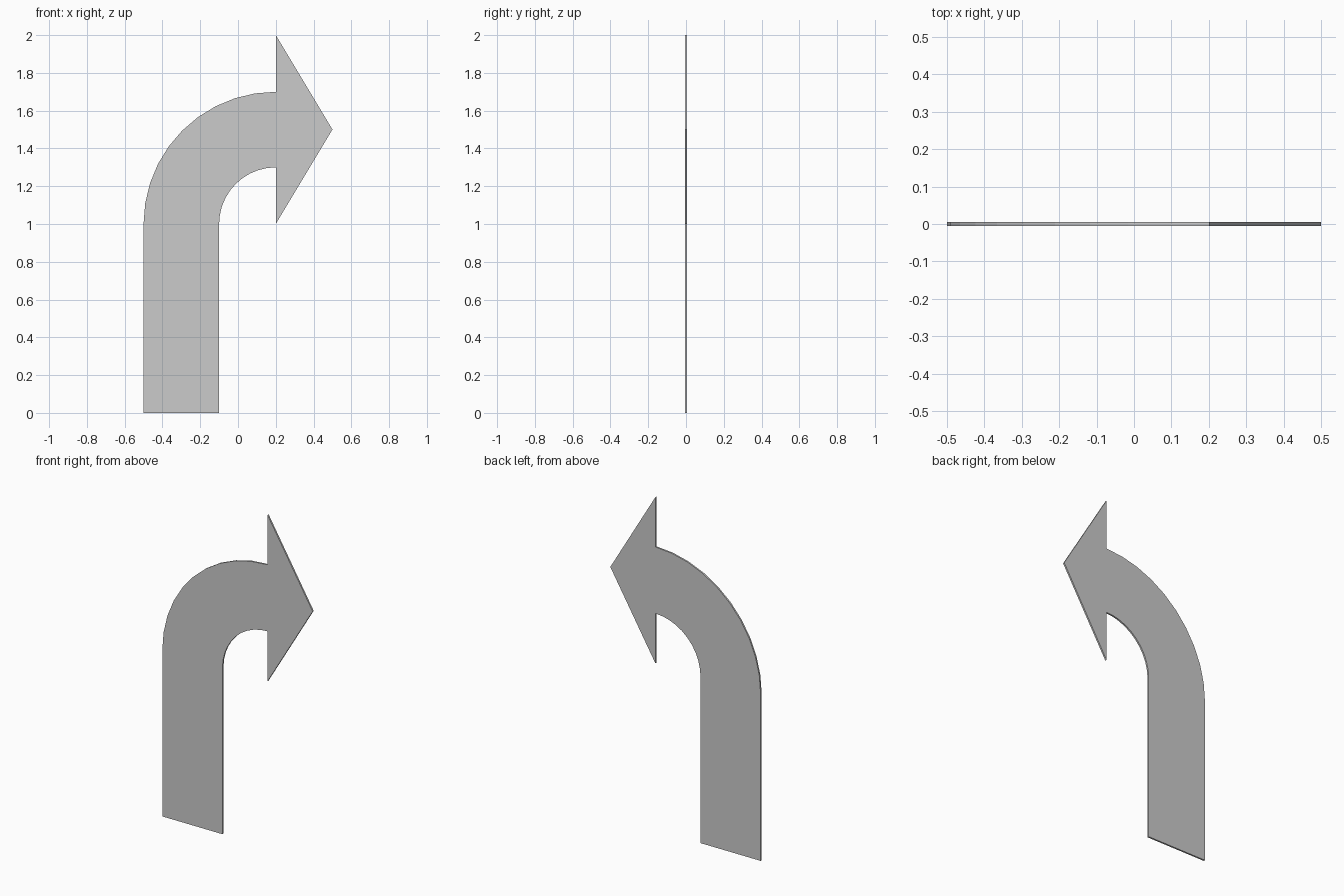
import bpy, bmesh, math

if "Cube" in bpy.data.objects:
    bpy.data.objects.remove(bpy.data.objects["Cube"])

THICK = 0.01
STEPS = 10
CX, CZ = 0.2, 1.0          # centre of the bend


def arc(radius):
    """Quarter circle from the shaft side up to the arrow head."""
    for i in range(STEPS + 1):
        a = math.radians(90 * i / STEPS)
        yield CX - radius * math.cos(a), CZ + radius * math.sin(a)


# Outline: shaft, outer bend, head, inner bend
outline = [(-0.5, 0.0), *arc(0.7),
           (0.2, 2.0), (0.5, 1.5), (0.2, 1.0),
           *reversed(list(arc(0.3))), (-0.1, 0.0)]

# Flat panel, extruded to a thin plate
bm = bmesh.new()
face = bm.faces.new([bm.verts.new((x, -THICK / 2, z)) for x, z in outline])
ext = bmesh.ops.extrude_face_region(bm, geom=[face], use_keep_orig=True)
bmesh.ops.translate(bm, vec=(0, THICK, 0),
                    verts=[v for v in ext["geom"] if isinstance(v, bmesh.types.BMVert)])
bmesh.ops.recalc_face_normals(bm, faces=bm.faces)

mesh = bpy.data.meshes.new("curved_arrow")
bm.to_mesh(mesh)
bm.free()
bpy.context.collection.objects.link(bpy.data.objects.new("curved_arrow", mesh))
